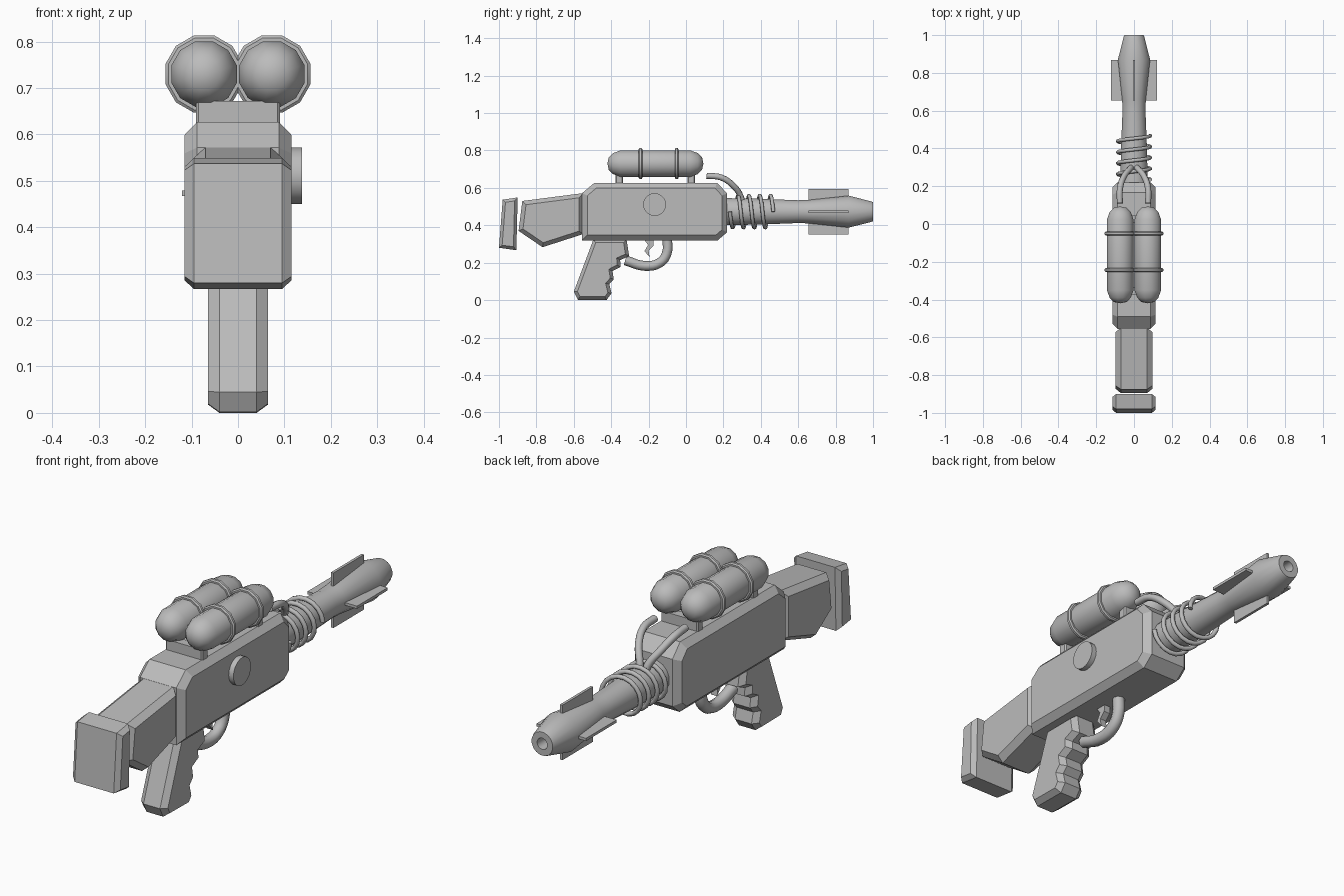
import bpy, bmesh, math
from mathutils import Vector

if "Cube" in bpy.data.objects:
    bpy.data.objects.remove(bpy.data.objects["Cube"])

grey = bpy.data.materials.new("plain_grey")
grey.diffuse_color = (0.5, 0.5, 0.5, 1)
grey.use_nodes = True
grey.node_tree.nodes["Principled BSDF"].inputs["Base Color"].default_value = grey.diffuse_color
AXIS_Z = 0.473          # height of the barrel axis


def finish(bm, name, smooth=None):
    bmesh.ops.recalc_face_normals(bm, faces=bm.faces)
    mesh = bpy.data.meshes.new(name)
    bm.to_mesh(mesh)
    bm.free()
    return add(mesh, name, smooth)


def add(mesh, name, smooth=None):
    mesh.materials.clear()
    mesh.materials.append(grey)
    ob = bpy.data.objects.new(name, mesh)
    bpy.context.collection.objects.link(ob)
    if smooth:
        bpy.ops.object.select_all(action='DESELECT')
        ob.select_set(True)
        bpy.context.view_layer.objects.active = ob
        bpy.ops.object.shade_smooth_by_angle(angle=math.radians(smooth))
    return ob


def slab(name, profile, half, inset=0.0, depth=0.0):
    """Side profile (y, z) extruded across x, with chamfered side faces."""
    bm = bmesh.new()
    w = half - depth
    rings = [[bm.verts.new((x, y, z)) for y, z in profile] for x in (-w, w)]
    sides = [bm.faces.new(r) for r in rings]
    n = len(profile)
    for i in range(n):
        j = (i + 1) % n
        bm.faces.new((rings[0][i], rings[0][j], rings[1][j], rings[1][i]))
    bmesh.ops.recalc_face_normals(bm, faces=bm.faces)
    if inset:
        bmesh.ops.inset_individual(bm, faces=sides, thickness=inset, depth=depth,
                                   use_even_offset=True)
    return finish(bm, name)


def box(name, lo, hi):
    return slab(name, [(lo[1], lo[2]), (hi[1], lo[2]), (hi[1], hi[2]), (lo[1], hi[2])], hi[0])


def lathe(name, profile, x, z, sides, smooth=40):
    """Turn a (y, radius) profile around an axis parallel to y."""
    bm = bmesh.new()
    rings = []
    for y, r in profile:
        if r == 0:
            rings.append([bm.verts.new((x, y, z))] * sides)
        else:
            angs = [2 * math.pi * (i + 0.5) / sides for i in range(sides)]
            rings.append([bm.verts.new((x + r * math.cos(a), y, z + r * math.sin(a))) for a in angs])
    for a, b in zip(rings, rings[1:]):
        for i in range(sides):
            j = (i + 1) % sides
            quad = list(dict.fromkeys((a[i], a[j], b[j], b[i])))
            bm.faces.new(quad)
    return finish(bm, name, smooth)


def tube(name, points, radius, smooth_path=True, res=2):
    """Round tube along a path, turned into a mesh."""
    cu = bpy.data.curves.new(name + "_path", 'CURVE')
    cu.dimensions = '3D'
    cu.bevel_depth, cu.bevel_resolution, cu.use_fill_caps = radius, res, True
    cu.resolution_u = 4
    if smooth_path:
        sp = cu.splines.new('BEZIER')
        sp.bezier_points.add(len(points) - 1)
        for p, co in zip(sp.bezier_points, points):
            p.co = co
            p.handle_left_type = p.handle_right_type = 'AUTO'
    else:
        sp = cu.splines.new('POLY')
        sp.points.add(len(points) - 1)
        for p, co in zip(sp.points, points):
            p.co = (*co, 1)
    tmp = bpy.data.objects.new(name + "_path", cu)
    bpy.context.collection.objects.link(tmp)
    bpy.context.view_layer.update()
    mesh = bpy.data.meshes.new_from_object(tmp.evaluated_get(bpy.context.evaluated_depsgraph_get()))
    bpy.data.objects.remove(tmp)
    return add(mesh, name, 50)


# Receiver, stock and butt plate
slab("receiver", [(-0.555, 0.32), (-0.555, 0.572), (-0.49, 0.627), (0.167, 0.627),
                  (0.22, 0.57), (0.22, 0.363), (0.17, 0.32)], 0.115, 0.028, 0.027)
slab("stock", [(-0.875, 0.53), (-0.55, 0.572), (-0.55, 0.353), (-0.767, 0.283),
               (-0.895, 0.37)], 0.098, 0.022, 0.028)
slab("butt_plate", [(-0.98, 0.537), (-0.9, 0.549), (-0.907, 0.267), (-1.0, 0.28)],
     0.115, 0.016, 0.02)

# Pistol grip with finger notches
slab("grip", [(-0.495, 0.325), (-0.6, 0.045), (-0.578, 0.002), (-0.425, 0.0), (-0.398, 0.037),
              (-0.41, 0.085), (-0.386, 0.112), (-0.393, 0.155), (-0.35, 0.177),
              (-0.352, 0.214), (-0.304, 0.235), (-0.318, 0.325)], 0.065, 0.018, 0.025)

# Trigger and guard
slab("trigger", [(-0.225, 0.325), (-0.172, 0.325), (-0.175, 0.29), (-0.2, 0.265), (-0.195, 0.23),
                 (-0.222, 0.262), (-0.203, 0.295)], 0.015)
tube("trigger_guard", [(0, -0.1, 0.33), (0, -0.103, 0.25), (0, -0.14, 0.2),
                       (0, -0.22, 0.183), (0, -0.325, 0.213)], 0.026)

# Round dial on the right side
bm = bmesh.new()
bmesh.ops.create_cone(bm, cap_ends=True, segments=20, radius1=0.061, radius2=0.061, depth=0.04)
for v in bm.verts:
    v.co = Vector((v.co.z + 0.118, v.co.x - 0.168, v.co.y + 0.511))
finish(bm, "dial", 40)

# Barrel with flared muzzle and bore
lathe("barrel", [(0.2, 0), (0.2, 0.074), (0.4, 0.07), (0.6, 0.062), (0.66, 0.064), (0.87, 0.087),
                 (0.99, 0.056), (1.0, 0.052), (1.0, 0.025), (0.9, 0.022), (0.9, 0)],
      0, AXIS_Z, 16, 30)

# Four fins made of two crossed plates
box("upright_fins", (-0.006, 0.655, AXIS_Z - 0.121), (0.006, 0.868, AXIS_Z + 0.121))
box("level_fins", (-0.121, 0.655, AXIS_Z - 0.006), (0.121, 0.868, AXIS_Z + 0.006))

# Coil around the barrel
coil = []
for i in range(4 * 18 + 1):
    t = math.pi / 2 + 2 * math.pi * i / 18
    coil.append((0.086 * math.sin(t), 0.235 + 0.232 * i / 72, AXIS_Z + 0.086 * math.cos(t)))
tube("coil", coil, 0.01, False)

# Mounts that hold the tanks
for name, y in (("rear_mount", -0.357), ("front_mount", 0.028)):
    slab(name, [(y - 0.02, 0.62), (y + 0.02, 0.62), (y + 0.02, 0.672), (y - 0.02, 0.672)],
         0.09, 0.005, 0.005)

# Twin tanks, their bands and the hoses
dome = [(0.0, 0), (0.007, 0.035), (0.03, 0.058), (0.07, 0.073)]
tank = [(-0.42 + d, r) for d, r in dome] + [(0.093 - d, r) for d, r in reversed(dome)]
for side, s in (("left", -1), ("right", 1)):
    lathe(side + "_tank", tank, s * 0.073, 0.73, 12)
    for name, y in (("rear", -0.243), ("front", -0.05)):
        band = [(y - 0.01, 0.07), (y - 0.01, 0.08), (y - 0.005, 0.086),
                (y + 0.005, 0.086), (y + 0.01, 0.08), (y + 0.01, 0.07)]
        lathe(f"{side}_{name}_band", band, s * 0.073, 0.73, 12)
    tube(side + "_hose", [(s * 0.075, 0.11, 0.665), (s * 0.074, 0.19, 0.655),
                          (s * 0.052, 0.255, 0.61), (s * 0.02, 0.293, 0.555),
                          (s * 0.015, 0.3, 0.53)], 0.016)
